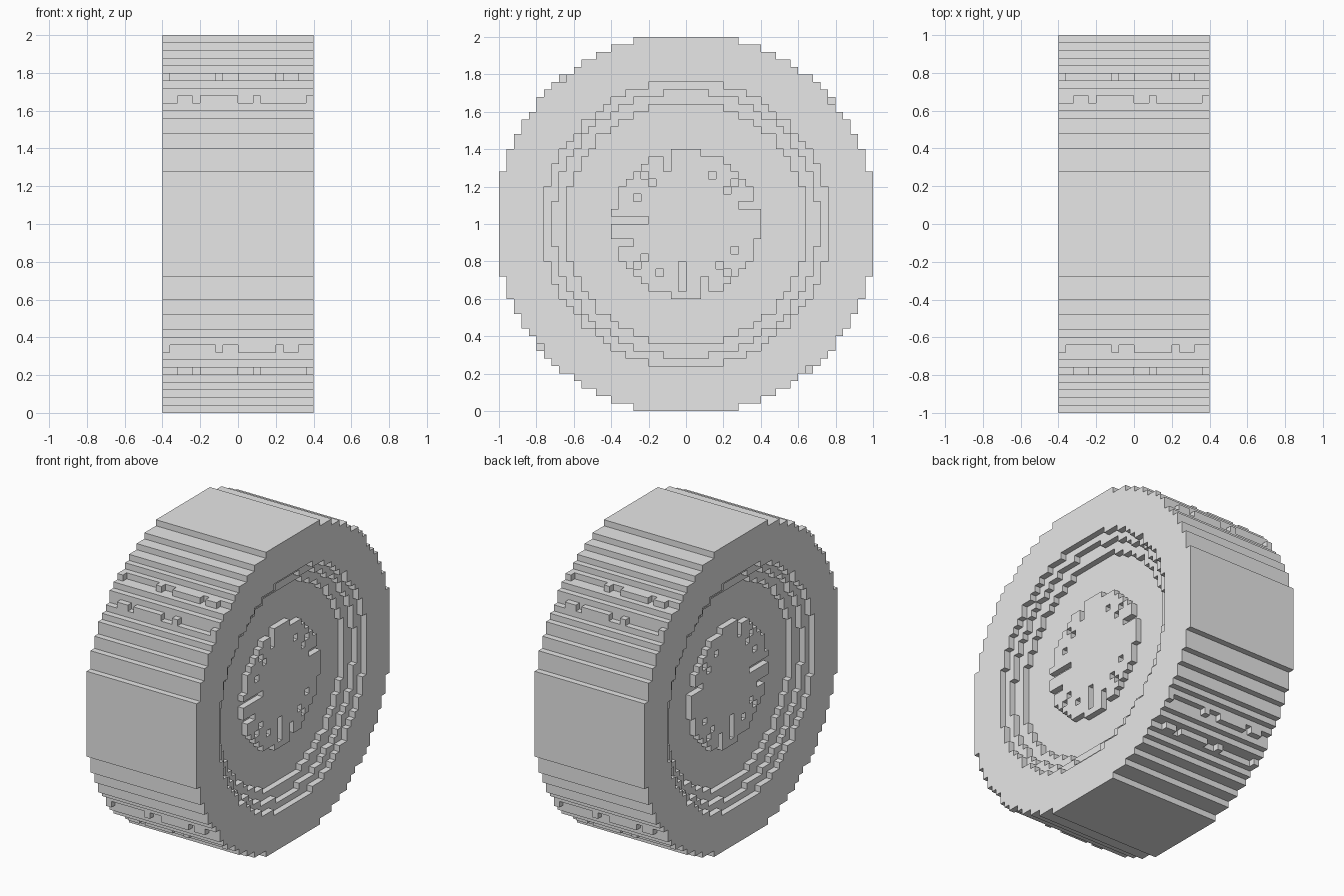
import bpy, bmesh, math

CELL = 0.04          # edge of one block
HALF_W, HALF_R = 10, 25

cube = bpy.data.objects.get("Cube")
if cube:
    bpy.data.objects.remove(cube, do_unlink=True)

grey = bpy.data.materials.new("plain_grey")
grey.use_nodes = True
grey.diffuse_color = (0.8, 0.8, 0.8, 1)
grey.node_tree.nodes["Principled BSDF"].inputs["Base Color"].default_value = (0.8, 0.8, 0.8, 1)


def turns(cells):
    """Repeat block positions at every quarter turn about the axle."""
    out = set()
    for y, z in cells:
        for _ in range(4):
            out.add((y, z))
            y, z = -1 - z, y
    return out


def spans(*pairs):
    return {x for a, b in pairs for x in range(a, b)}


# Tread lugs: two rows per quarter turn, broken along the width
lugs_a = turns([(-17, 19)])
lugs_b = turns([(-20, 16)])
lug_a_x = spans((-10, -9), (-3, -2), (0, 5), (6, 8))
lug_b_x = spans((-8, -6), (-5, 0), (2, 3), (9, 10))

# Hub details: edge teeth, edge notches, slots and pits
teeth = turns([(-1, 9), (-2, 9)]) | {(0, 9)}
notches = turns([(-3, 8), (-3, 7)])
slots = {(y, 0) for y in range(-9, -5)} | {(-1, z) for z in range(-9, -5)}
slots |= {(-10, 0)}
pits = {(-6, 6), (-5, 5), (3, 6), (6, 5), (5, 4), (-7, 3), (6, -4),
        (-6, -5), (-7, -6), (4, -6), (5, -7), (-4, -7)}
cut = notches | slots | pits


def part_at(x, y, z):
    """Name the part that fills a block, or None if it is empty."""
    r2 = (y + 0.5) ** 2 + (z + 0.5) ** 2
    layer = x if x >= 0 else -1 - x
    if not -HALF_W <= x < HALF_W:
        return None
    if r2 > 651:
        if (y, z) in lugs_a and x in lug_a_x or (y, z) in lugs_b and x in lug_b_x:
            return "tyre"
        return None
    if r2 > 366:
        return "tyre"
    if r2 > 265:
        return "stepped_rim" if layer < (9 if r2 > 316 else 8) else None
    if layer < 7:
        return "wheel_disc"
    if layer == 7 and (r2 < 93 or (y, z) in teeth) and (y, z) not in cut:
        return "hub"
    return None


def block_face(bm, verts, pos, axis, side):
    """Add one outward face of a block."""
    u, v = (axis + 1) % 3, (axis + 2) % 3
    ring = [(0, 0), (1, 0), (1, 1), (0, 1)]
    corners = []
    for du, dv in ring if side > 0 else ring[::-1]:
        p = list(pos)
        p[axis] += side > 0
        p[u] += du
        p[v] += dv
        key = tuple(p)
        if key not in verts:
            verts[key] = bm.verts.new((p[0] * CELL, p[1] * CELL, (p[2] + HALF_R) * CELL))
        corners.append(verts[key])
    bm.faces.new(corners)


# Fill the block grid
blocks = {}
for x in range(-HALF_W, HALF_W):
    for y in range(-HALF_R, HALF_R):
        for z in range(-HALF_R, HALF_R):
            name = part_at(x, y, z)
            if name:
                blocks[x, y, z] = name

# Skin each part with its exposed faces only, then merge flat areas
for part in ("tyre", "stepped_rim", "wheel_disc", "hub"):
    bm, verts = bmesh.new(), {}
    for pos, name in blocks.items():
        if name != part:
            continue
        for axis in range(3):
            for side in (-1, 1):
                near = list(pos)
                near[axis] += side
                if tuple(near) not in blocks:
                    block_face(bm, verts, pos, axis, side)
    bmesh.ops.dissolve_limit(bm, angle_limit=math.radians(1), verts=bm.verts[:], edges=bm.edges[:])
    # Triangulate the ragged areas so they fill cleanly
    bmesh.ops.triangulate(bm, faces=[f for f in bm.faces if len(f.verts) > 4])
    mesh = bpy.data.meshes.new(part)
    bm.to_mesh(mesh)
    bm.free()
    mesh.materials.append(grey)
    bpy.context.collection.objects.link(bpy.data.objects.new(part, mesh))
